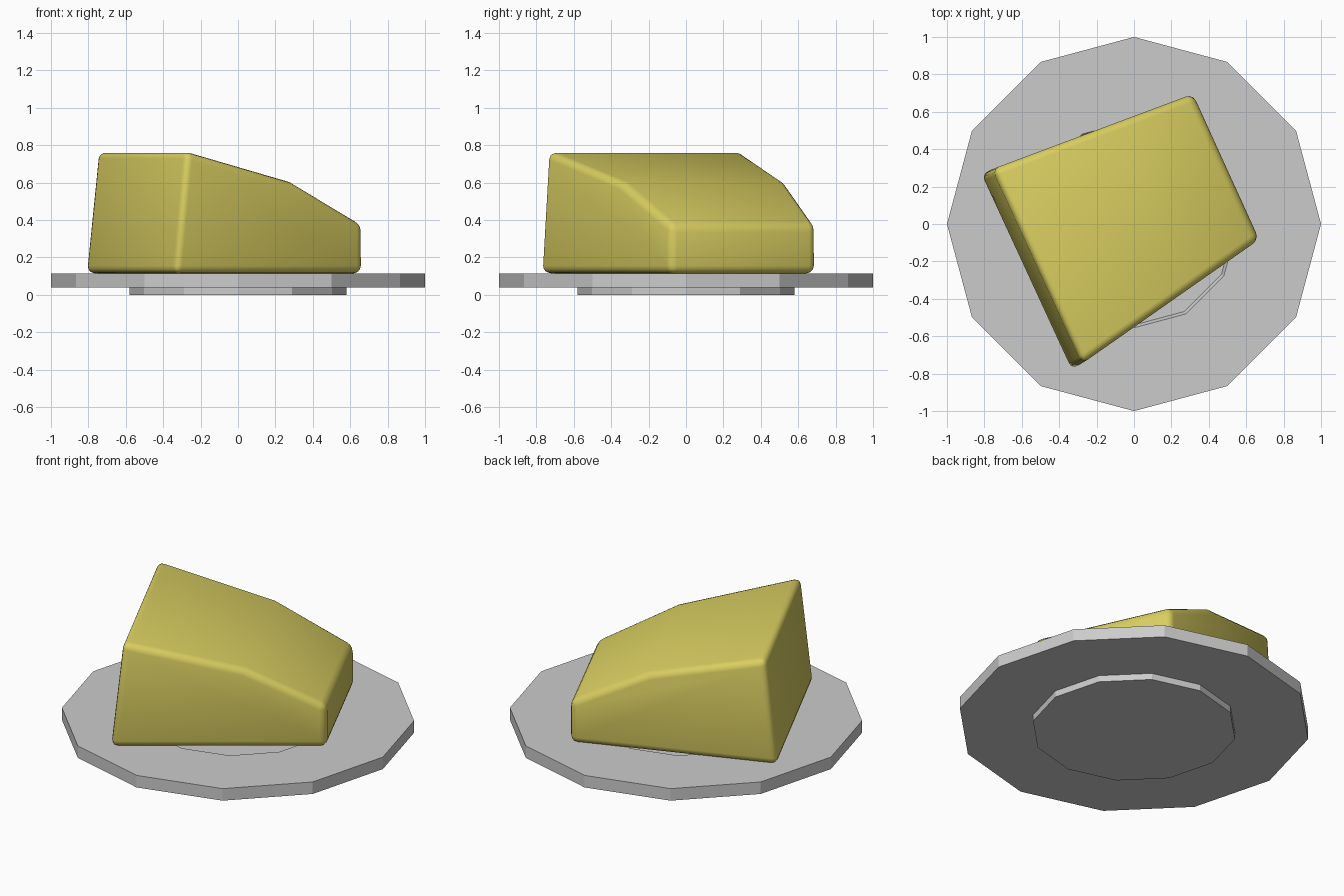
import bpy, bmesh
from math import sin, cos, pi

if "Cube" in bpy.data.objects:
    bpy.data.objects.remove(bpy.data.objects["Cube"])


def mesh_object(name, verts, faces):
    mesh = bpy.data.meshes.new(name)
    mesh.from_pydata(verts, [], faces)
    bm = bmesh.new()
    bm.from_mesh(mesh)
    bmesh.ops.recalc_face_normals(bm, faces=bm.faces)
    bm.to_mesh(mesh)
    bm.free()
    obj = bpy.data.objects.new(name, mesh)
    bpy.context.collection.objects.link(obj)
    return obj


def lathe(name, profile, sides):
    verts = [(r * cos(2 * pi * i / sides), r * sin(2 * pi * i / sides), z)
             for r, z in profile for i in range(sides)]
    faces = [tuple(range(sides)),
             tuple(range((len(profile) - 1) * sides, len(profile) * sides))]
    for k in range(len(profile) - 1):
        for i in range(sides):
            j = (i + 1) % sides
            faces.append((k * sides + i, k * sides + j,
                          (k + 1) * sides + j, (k + 1) * sides + i))
    return mesh_object(name, verts, faces)


# Twelve-sided plate with a foot below and a shallow well on top
lathe("plate", [(0.58, 0), (0.58, 0.04), (1, 0.04), (1, 0.115),
                (0.555, 0.115), (0.54, 0.085)], 12)

# Wedge: two matching side outlines (tall end, crease, low end) joined across
base = 0.115
left_side = [(-0.82, 0.268, base), (-0.755, 0.295, 0.768), (-0.113, 0.535, 0.603),
             (0.315, 0.695, 0.375), (0.315, 0.695, base)]
right_side = [(-0.335, -0.782, base), (-0.275, -0.745, 0.768), (0.29, -0.348, 0.603),
              (0.669, -0.083, 0.375), (0.669, -0.083, base)]
faces = [(0, 1, 2, 3, 4), (5, 6, 7, 8, 9)]
faces += [(i, (i + 1) % 5, (i + 1) % 5 + 5, i + 5) for i in range(5)]
wedge = mesh_object("wedge", left_side + right_side, faces)

# Rounded edges, leaving the gentle crease on top untouched
bevel = wedge.modifiers.new("rounding", 'BEVEL')
bevel.width = 0.04
bevel.segments = 3
bevel.limit_method = 'ANGLE'
bevel.angle_limit = 0.5
wedge.data.polygons.foreach_set("use_smooth", [True] * len(wedge.data.polygons))

yellow = bpy.data.materials.new("yellow")
yellow.diffuse_color = (0.70, 0.62, 0.12, 1)
yellow.use_nodes = True
yellow.node_tree.nodes["Principled BSDF"].inputs["Base Color"].default_value = yellow.diffuse_color
wedge.data.materials.append(yellow)
